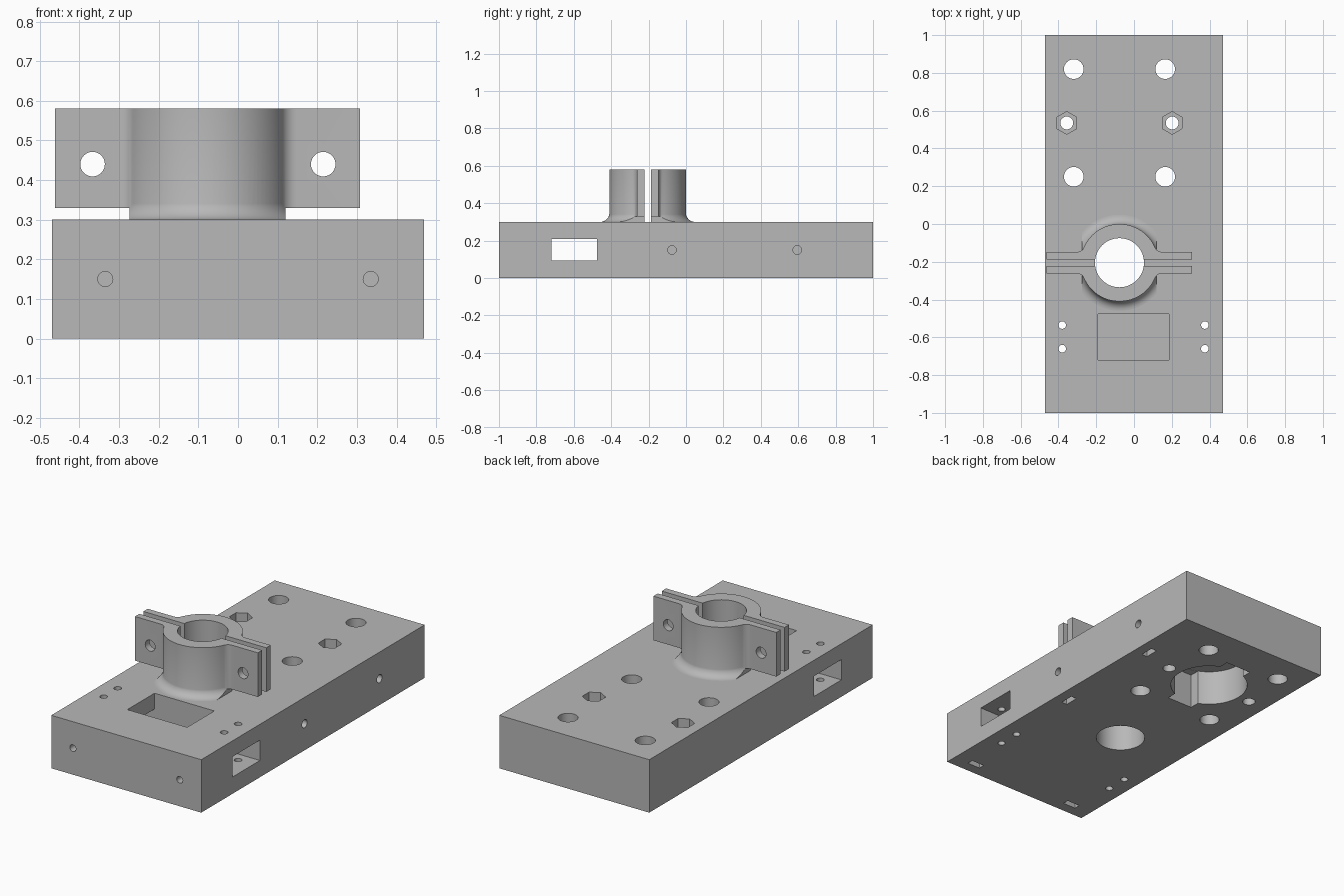
import bpy, bmesh, math
from mathutils import Vector, Matrix

if "Cube" in bpy.data.objects:
    bpy.data.objects.remove(bpy.data.objects["Cube"])

mat = bpy.data.materials.new("plain_gray")
mat.diffuse_color = (0.48, 0.48, 0.48, 1)
mat.use_nodes = True
mat.node_tree.nodes["Principled BSDF"].inputs["Base Color"].default_value = mat.diffuse_color


def prism(name, pts, z0, z1, m=Matrix()):
    """Extrude an anticlockwise outline from z0 to z1, then transform it."""
    bm = bmesh.new()
    lo = [bm.verts.new(m @ Vector((x, y, z0))) for x, y in pts]
    hi = [bm.verts.new(m @ Vector((x, y, z1))) for x, y in pts]
    n = len(pts)
    bm.faces.new(lo[::-1])
    bm.faces.new(hi)
    for i in range(n):
        j = (i + 1) % n
        bm.faces.new((lo[i], lo[j], hi[j], hi[i]))
    return finish(name, bm)


def finish(name, bm):
    bmesh.ops.recalc_face_normals(bm, faces=bm.faces)
    me = bpy.data.meshes.new(name)
    bm.to_mesh(me)
    bm.free()
    me.materials.append(mat)
    ob = bpy.data.objects.new(name, me)
    bpy.context.collection.objects.link(ob)
    return ob


def box(name, x0, x1, y0, y1, z0, z1):
    return prism(name, [(x0, y0), (x1, y0), (x1, y1), (x0, y1)], z0, z1)


def ring(x, y, r, n=48, phase=0.0):
    return [(x + r * math.cos(phase + 2 * math.pi * i / n),
             y + r * math.sin(phase + 2 * math.pi * i / n)) for i in range(n)]


def rod(a, b, r, n=32):
    """Round cutter between two points."""
    a, b = Vector(a), Vector(b)
    rot = (b - a).to_track_quat('Z', 'Y').to_matrix().to_4x4()
    return prism("cutter", ring(0, 0, r, n), 0, (b - a).length, Matrix.Translation(a) @ rot)


def combine(ob, other, op='DIFFERENCE'):
    mod = ob.modifiers.new("bool", 'BOOLEAN')
    mod.operation, mod.object, mod.solver = op, other, 'EXACT'
    bpy.context.view_layer.objects.active = ob
    bpy.ops.object.modifier_apply(modifier=mod.name)
    bpy.data.objects.remove(other, do_unlink=True)


CX, CY = -0.077, -0.205      # clamp axis
MX, MY = -0.077, 0.535       # motor recess axis

# base block
plate = box("base_block", -0.47, 0.47, -1, 1, 0, 0.3)

# shaft bore, four mounting holes
combine(plate, rod((CX, CY, -0.1), (CX, CY, 0.4), 0.13, 64))
for sx in (-1, 1):
    for sy in (-1, 1):
        x, y = MX + sx * 0.242, MY + sy * 0.285
        combine(plate, rod((x, y, -0.1), (x, y, 0.4), 0.052))

# screw holes with hexagonal nut pockets on top
for sx in (-1, 1):
    x = MX + sx * 0.279
    combine(plate, rod((x, MY, -0.1), (x, MY, 0.4), 0.034))
    combine(plate, prism("cutter", ring(x, MY, 0.06, 6, math.pi / 6), 0.2, 0.4))

# round recess with two tabs on the underside
combine(plate, prism("cutter", ring(MX, MY, 0.205, 64), -0.1, 0.2))
combine(plate, box("cutter", MX - 0.08, MX + 0.08, MY - 0.245, MY + 0.245, -0.11, 0.199))

# side-to-side slot, top window and four small holes beside it
combine(plate, box("cutter", -0.6, 0.6, -0.72, -0.475, 0.095, 0.21))
combine(plate, box("cutter", -0.19, 0.185, -0.719, -0.476, 0.15, 0.4))
for x in (-0.38, 0.375):
    for y in (-0.535, -0.66):
        combine(plate, rod((x, y, -0.1), (x, y, 0.4), 0.02, 24))

# edge screw holes, each with a nut slot open at the bottom
for y in (-0.075, 0.595):
    combine(plate, rod((0.6, y, 0.15), (0.3, y, 0.15), 0.023, 24))
    combine(plate, box("cutter", 0.375, 0.41, y - 0.04, y + 0.04, -0.1, 0.19))
for x in (-0.335, 0.335):
    combine(plate, rod((x, -1.1, 0.15), (x, -0.83, 0.15), 0.019, 24))
    combine(plate, box("cutter", x - 0.04, x + 0.04, -0.94, -0.905, -0.1, 0.19))

# clamp outline: round body, blended into the two flange pairs
R, T, F, HX = 0.205, 0.057, 0.04, 0.385
xf = math.sqrt((R + F) ** 2 - (T + F) ** 2)
tang = math.atan2(T + F, xf)
quarter = [(HX, T)]
for i in range(9):
    a = -math.pi / 2 - (math.pi / 2 - tang) * i / 8
    quarter.append((xf + F * math.cos(a), T + F + F * math.sin(a)))
quarter += [(R * math.cos(a), R * math.sin(a))
            for a in (tang + (math.pi / 2 - tang) * i / 16 for i in range(1, 17))]
half = quarter + [(-x, y) for x, y in quarter[-2::-1]]
outline = half + [(-x, -y) for x, y in half]
clamp = prism("shaft_clamp", [(CX + x, CY + y) for x, y in outline], 0.33, 0.58)

# flared foot, trimmed flat at both sides
bm = bmesh.new()
Q, N = 0.05, 96
rows = []
for k in range(10):
    a = math.pi / 2 * k / 9
    r, z = R - 0.001 + Q * (1 - math.sin(a)), 0.3 + Q * (1 - math.cos(a))
    rows.append([bm.verts.new((x, y, z)) for x, y in ring(CX, CY, r, N)])
for p, q in zip(rows, rows[1:]):
    for i in range(N):
        j = (i + 1) % N
        bm.faces.new((p[i], p[j], q[j], q[i]))
bm.faces.new(rows[0][::-1])
bm.faces.new(rows[-1])
foot = finish("foot", bm)
combine(foot, box("trim", CX - 0.197, CX + 0.197, -0.6, 0.2, 0.2, 0.5), 'INTERSECT')
combine(clamp, foot, 'UNION')

# bore, clamping slit and bolt holes
combine(clamp, rod((CX, CY, 0.2), (CX, CY, 0.7), 0.13, 64))
combine(clamp, box("cutter", -0.6, 0.5, CY - 0.018, CY + 0.018, 0.25, 0.7))
for x in (-0.367, 0.215):
    combine(clamp, rod((x, -0.5, 0.44), (x, 0.1, 0.44), 0.031))

# smooth round surfaces, keep edges sharp
for ob in (plate, clamp):
    bpy.ops.object.select_all(action='DESELECT')
    ob.select_set(True)
    bpy.context.view_layer.objects.active = ob
    bpy.ops.object.shade_smooth_by_angle(angle=math.radians(30))
